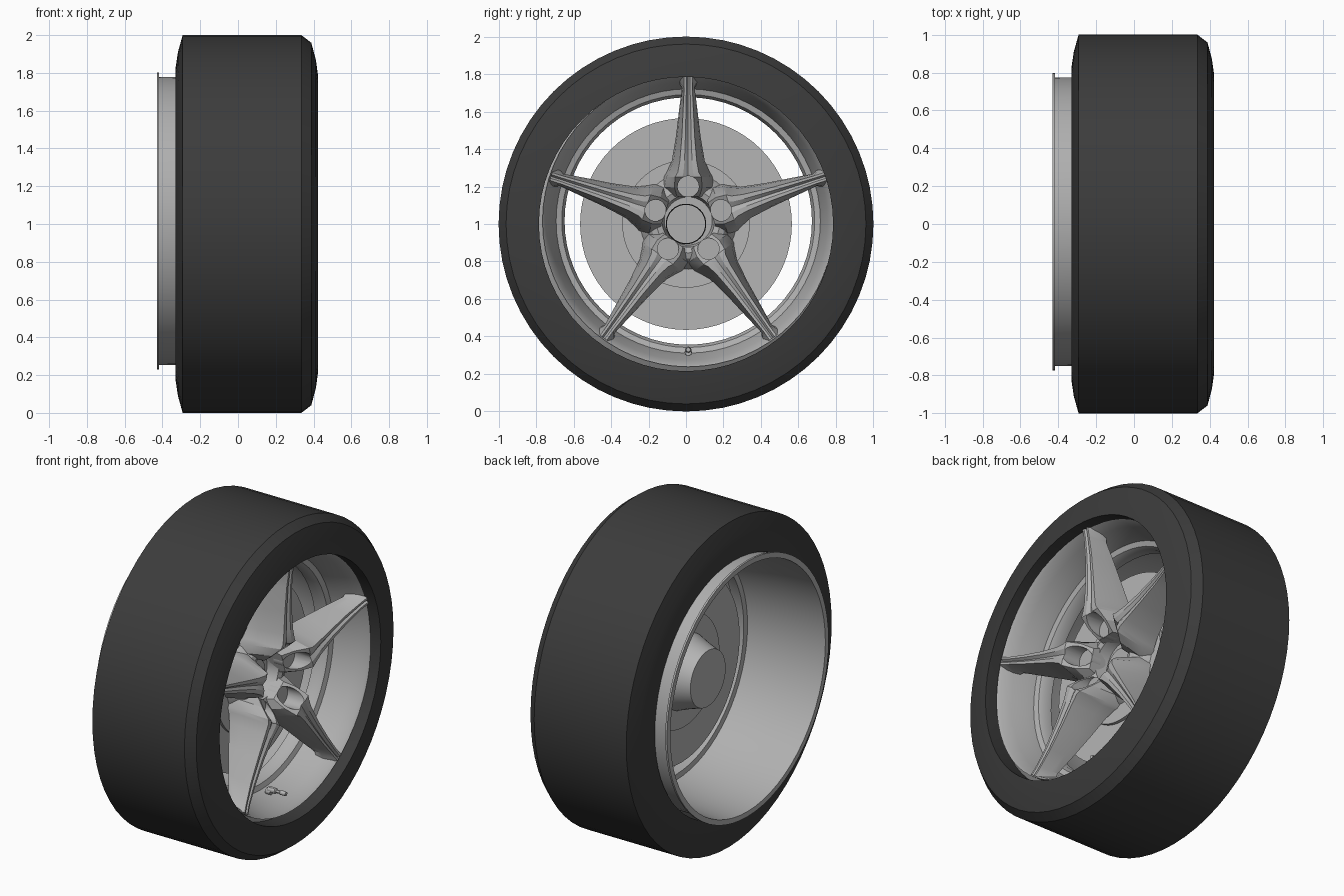
import bpy, bmesh, math
from mathutils import Matrix, Vector

cube = bpy.data.objects.get("Cube")
if cube:
    bpy.data.objects.remove(cube, do_unlink=True)

AXLE = Matrix.Translation((0, 0, 1))
# The metal wheel sits slightly off the tyre and brake axis
WHEEL = Matrix.Translation((0, 0.012, 1.016))


def material(name, value):
    m = bpy.data.materials.new(name)
    m.use_nodes = True
    colour = (value, value, value, 1)
    m.diffuse_color = colour
    m.node_tree.nodes["Principled BSDF"].inputs["Base Color"].default_value = colour
    return m


RUBBER = material("dark rubber", 0.045)
METAL = material("wheel metal", 0.43)
STEEL = material("brake steel", 0.46)
BLACK = material("black seal", 0.008)


def shade(ob, angle):
    bpy.ops.object.select_all(action='DESELECT')
    ob.select_set(True)
    bpy.context.view_layer.objects.active = ob
    bpy.ops.object.shade_smooth_by_angle(angle=math.radians(angle))


def finish(bm, name, mat):
    bmesh.ops.recalc_face_normals(bm, faces=bm.faces)
    mesh = bpy.data.meshes.new(name)
    bm.to_mesh(mesh)
    bm.free()
    mesh.materials.append(mat)
    ob = bpy.data.objects.new(name, mesh)
    bpy.context.collection.objects.link(ob)
    shade(ob, 30)
    return ob


def loft(bm, rings, closed):
    """Skin equal-length rings; cap the ends unless the loft closes on itself."""
    rows = [[bm.verts.new(p) for p in ring] for ring in rings]
    pairs = list(zip(rows, rows[1:]))
    if closed:
        pairs.append((rows[-1], rows[0]))
    else:
        bm.faces.new(rows[0])
        bm.faces.new(rows[-1])
    for a, b in pairs:
        for i in range(len(a)):
            j = (i + 1) % len(a)
            bm.faces.new((a[i], a[j], b[j], b[i]))


def lathe(name, profile, mat, frame=AXLE, closed=False, segments=64, y=0, z=0):
    """Turn an (x, radius) profile about the axle direction."""
    bm = bmesh.new()
    turn = [math.tau * i / segments for i in range(segments)]
    rings = [[frame @ Vector((x, y + r * math.sin(t), z + r * math.cos(t))) for t in turn]
             for x, r in profile]
    loft(bm, rings, closed)
    return finish(bm, name, mat)


# Tyre
lathe("tyre", [(-0.33, 0.775), (-0.33, 0.83), (-0.318, 0.91), (-0.293, 1), (0.335, 1),
               (0.388, 0.96), (0.412, 0.87), (0.424, 0.785), (0.34, 0.785),
               (0.3, 0.787), (-0.2, 0.79)], RUBBER, closed=True)

# Rim barrel with its rear flange, inner step and front lip
lathe("rim", [(-0.43, 0.755), (-0.43, 0.787), (-0.418, 0.787), (-0.418, 0.762),
              (-0.2, 0.76), (0.1, 0.75), (0.2, 0.82), (0.3, 0.82), (0.33, 0.778),
              (0.36, 0.778), (0.345, 0.765), (0.28, 0.742), (0.2, 0.715), (0.15, 0.705),
              (0.14, 0.675), (0.11, 0.66), (0.06, 0.66), (0.055, 0.69), (0.02, 0.7),
              (-0.2, 0.735)], METAL, WHEEL, True)

# Brake disc, its raised bell and the rear hub
lathe("brake_disc", [(0.03, 0.565), (0.075, 0.565)], STEEL)
lathe("disc_bell", [(0.01, 0.34), (0.095, 0.34)], STEEL)
lathe("rear_hub", [(0.005, 0.225), (-0.06, 0.2), (-0.15, 0.172)], STEEL, segments=48)

# Deep dished hub with the sealed cap at its bottom
lathe("wheel_hub", [(0.08, 0.265), (0.11, 0.25), (0.14, 0.225), (0.17, 0.2), (0.18, 0.17),
                    (0.17, 0.14), (0.1, 0.128)], METAL, WHEEL, segments=40)
lathe("cap_seal", [(0.095, 0.108), (0.11, 0.108)], BLACK, segments=40)
lathe("centre_cap", [(0.095, 0.102), (0.114, 0.102)], METAL, segments=40)

# Spoke stations: radius, crest half width, root half width, crest x, root x
STATIONS = [(0.13, 0.06, 0.095, 0.215, 0.085),
            (0.18, 0.074, 0.14, 0.275, 0.085),
            (0.235, 0.07, 0.13, 0.335, 0.09),
            (0.26, 0.056, 0.115, 0.338, 0.1),
            (0.32, 0.045, 0.088, 0.335, 0.115),
            (0.45, 0.034, 0.066, 0.335, 0.15),
            (0.6, 0.027, 0.048, 0.342, 0.2),
            (0.71, 0.022, 0.034, 0.355, 0.24),
            (0.74, 0.022, 0.05, 0.36, 0.25),
            (0.77, 0.022, 0.06, 0.367, 0.26)]


def spoke(name, angle):
    """Tapered wedge with a shallow groove along its crest."""
    bm = bmesh.new()
    place = WHEEL @ Matrix.Rotation(angle, 4, 'X')
    rings = []
    for r, crest, root, front, back in STATIONS:
        step = back + 0.35 * (front - back)
        half = [(back, root), (step, root * 0.9), (front, crest), (front, crest * 0.45)]
        groove = [(front - 0.014, 0)]
        section = half + groove + [(x, -w) for x, w in reversed(half)]
        rings.append([place @ Vector((x, w, r)) for x, w in section])
    loft(bm, rings, False)
    return finish(bm, name, METAL)


def bore(ob, cutter):
    """Cut the bolt hole and discard the cutter."""
    mod = ob.modifiers.new("bolt_hole", 'BOOLEAN')
    mod.operation = 'DIFFERENCE'
    mod.solver = 'EXACT'
    mod.object = cutter
    bpy.context.view_layer.objects.active = ob
    bpy.ops.object.modifier_apply(modifier=mod.name)
    bpy.data.objects.remove(cutter, do_unlink=True)
    shade(ob, 25)


# Five spokes, each with a bolt hole sunk into its foot
for i in range(5):
    a = math.tau * i / 5
    foot = spoke(f"spoke_{i + 1}", a)
    y, z = -0.183 * math.sin(a), 0.183 * math.cos(a)
    bore(foot, lathe("bolt_cutter", [(0.21, 0.057), (0.45, 0.057)],
                     METAL, WHEEL, segments=24, y=y, z=z))
    lathe(f"bolt_seat_{i + 1}", [(0.15, 0.056), (0.216, 0.056)],
          METAL, WHEEL, segments=24, y=y, z=z)

# Tyre valve at the bottom of the rim
lathe("valve_stem", [(0.2, 0.017), (0.25, 0.017), (0.255, 0.01), (0.28, 0.01),
                     (0.285, 0.014), (0.32, 0.012)], STEEL, WHEEL, segments=12, z=-0.687)
lathe("valve_foot", [(0.19, 0.02), (0.22, 0.018)], STEEL, WHEEL, segments=12, z=-0.7)
